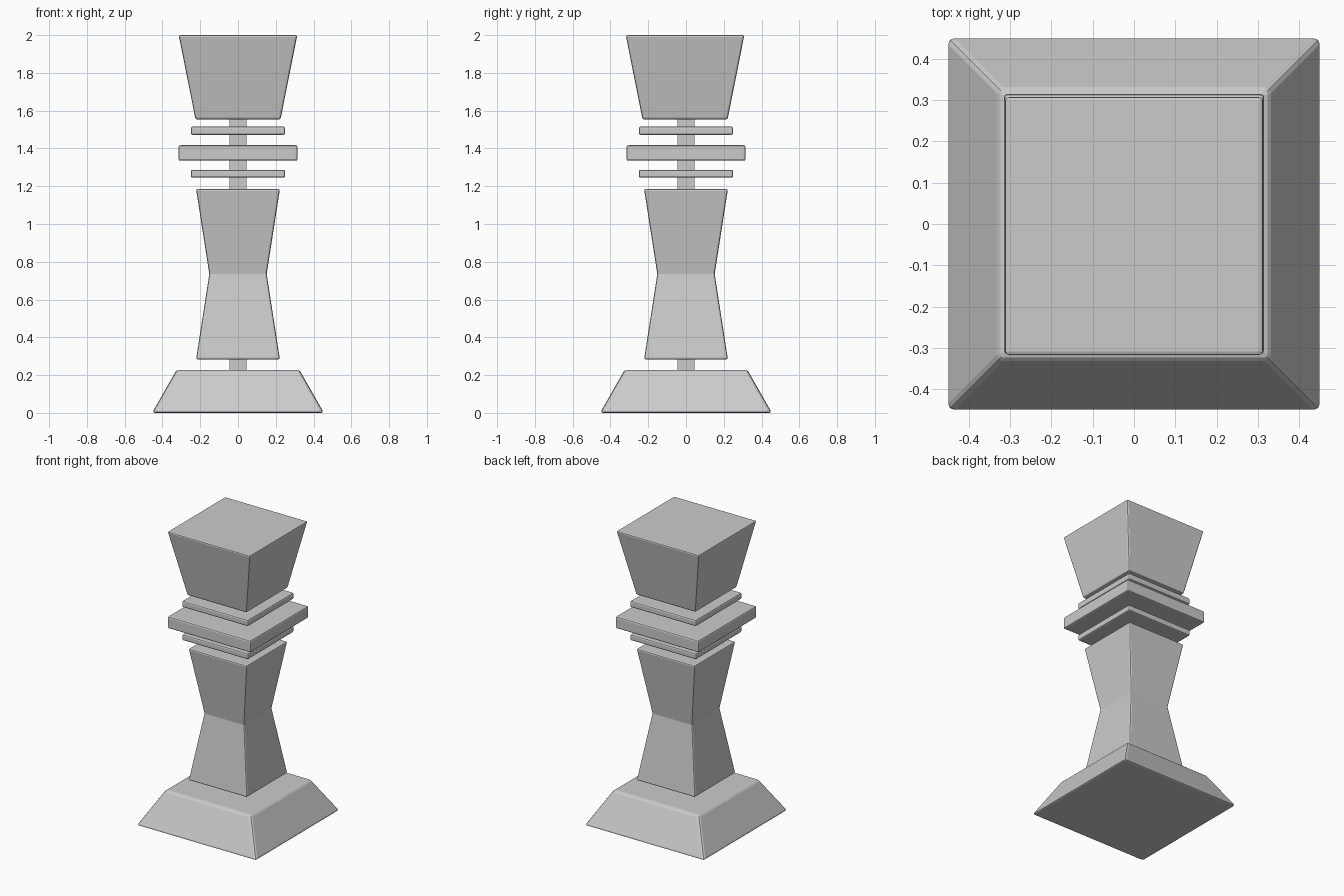
import bpy, bmesh

if "Cube" in bpy.data.objects:
    bpy.data.objects.remove(bpy.data.objects["Cube"])


def square_loft(name, profile, bevel=0.01, segments=2, y=0.0):
    """Stack square sections given as (half_width, z), cap them, soften edges."""
    bm = bmesh.new()
    rings = [[bm.verts.new((sx * h, sy * h + y, z))
              for sx, sy in ((-1, -1), (1, -1), (1, 1), (-1, 1))]
             for h, z in profile]
    for a, b in zip(rings, rings[1:]):
        for i in range(4):
            j = (i + 1) % 4
            bm.faces.new((a[i], a[j], b[j], b[i]))
    bm.faces.new(rings[0][::-1])
    bm.faces.new(rings[-1])
    mesh = bpy.data.meshes.new(name)
    bm.to_mesh(mesh)
    bm.free()
    obj = bpy.data.objects.new(name, mesh)
    bpy.context.collection.objects.link(obj)
    if bevel:
        mod = obj.modifiers.new("soft_edges", 'BEVEL')
        mod.width = bevel
        mod.segments = segments
        mod.limit_method = 'ANGLE'
        mod.angle_limit = 0.5
    return obj


# Flared foot
square_loft("base", [(0.455, 0.0), (0.325, 0.228)], 0.014)

# Thin core joining all the separated blocks
square_loft("core", [(0.045, 0.15), (0.045, 1.65)], 0)

# Waisted body
square_loft("body", [(0.222, 0.283), (0.152, 0.735), (0.222, 1.185)])

# Three collar plates
for name, half, low, high in (
        ("lower_collar", 0.25, 1.245, 1.287),
        ("middle_collar", 0.315, 1.335, 1.417),
        ("upper_collar", 0.25, 1.472, 1.516)):
    square_loft(name, [(half, low), (half, high)])

# Flared head
square_loft("head", [(0.225, 1.553), (0.314, 2.0)], 0.01, 2, -0.005)
